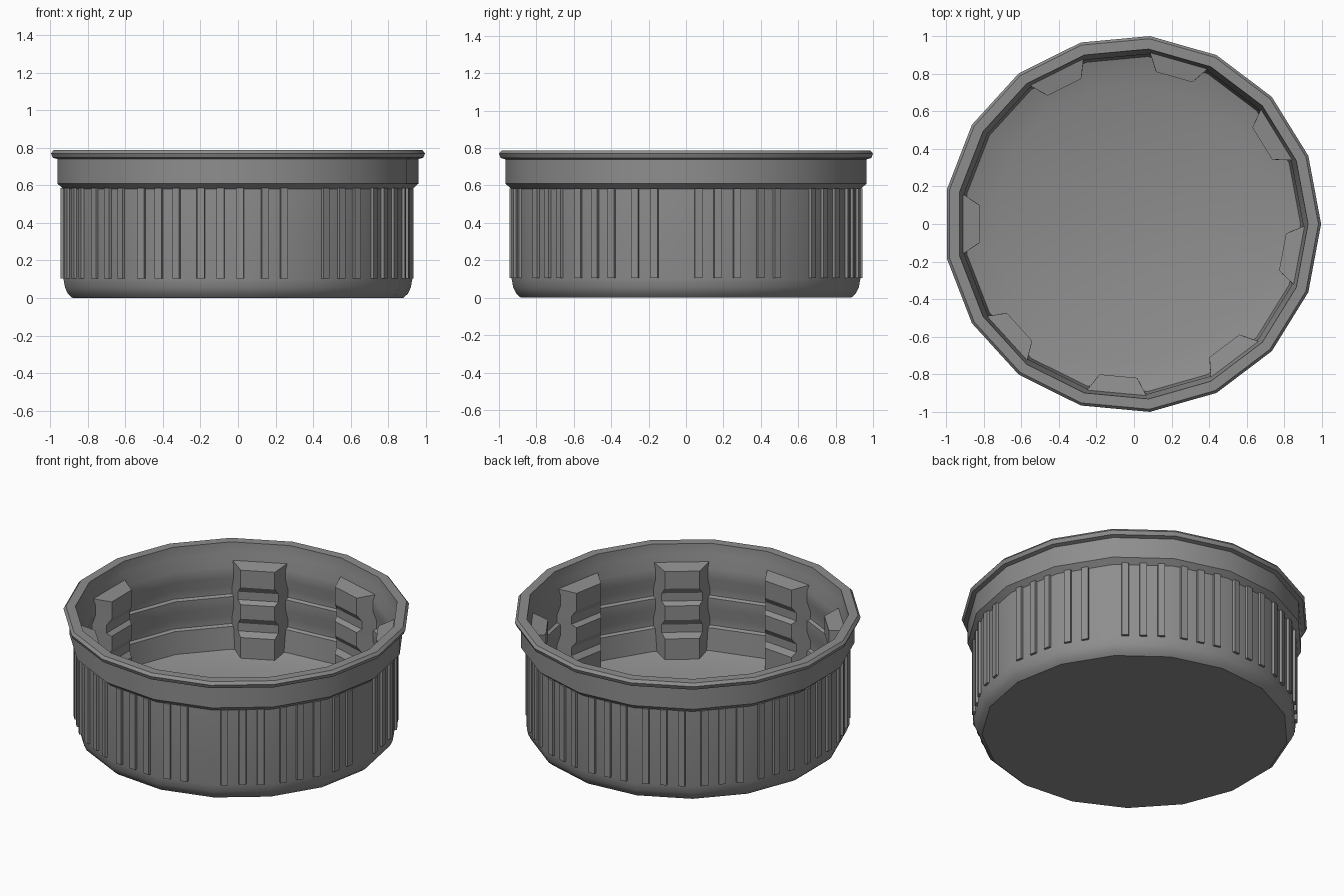
import bpy, bmesh, math
from mathutils import Vector

cube = bpy.data.objects.get("Cube")
if cube:
    bpy.data.objects.remove(cube)

SIDES = 17
STEP = 2 * math.pi / SIDES
SHIFT = -0.0085

grey = bpy.data.materials.new("mid_grey_plastic")
grey.use_nodes = True
grey.diffuse_color = (0.27, 0.27, 0.27, 1)
grey.node_tree.nodes["Principled BSDF"].inputs["Base Color"].default_value = (0.27, 0.27, 0.27, 1)


def finish(bm, name):
    bmesh.ops.recalc_face_normals(bm, faces=bm.faces)
    mesh = bpy.data.meshes.new(name)
    bm.to_mesh(mesh)
    bm.free()
    mesh.materials.append(grey)
    obj = bpy.data.objects.new(name, mesh)
    bpy.context.collection.objects.link(obj)
    bpy.ops.object.select_all(action='DESELECT')
    obj.select_set(True)
    bpy.context.view_layer.objects.active = obj
    bpy.ops.object.shade_smooth_by_angle(angle=math.radians(30))
    return obj


def loft(bm, rings):
    """Join point rings into a skin closed at both ends."""
    loops = [[bm.verts.new(p) for p in ring] for ring in rings]
    for low, high in zip(loops, loops[1:]):
        for i in range(len(low)):
            j = (i + 1) % len(low)
            bm.faces.new((low[i], low[j], high[j], high[i]))
    bm.faces.new(loops[0])
    bm.faces.new(loops[-1])


def on_face(k, out, along, z):
    """Point measured outward and sideways from the middle of wall face k."""
    a = (k + 0.5) * STEP
    return Vector((out * math.cos(a) - along * math.sin(a) + SHIFT,
                   out * math.sin(a) + along * math.cos(a), z))


# Cap shell: outside from the base up, then inside down to the floor
outside = [(0.887, 0), (0.912, 0.022), (0.928, 0.055), (0.936, 0.1),
           (0.936, 0.58), (0.97, 0.61), (0.97, 0.74), (0.995, 0.747),
           (1.0043, 0.77), (0.99, 0.787)]
inside = [(0.935, 0.787), (0.93, 0.72), (0.908, 0.64), (0.908, 0.57),
          (0.925, 0.51), (0.925, 0.46), (0.908, 0.45), (0.908, 0.38),
          (0.925, 0.32), (0.925, 0.27), (0.908, 0.26), (0.895, 0.12),
          (0.74, 0.07)]
bm = bmesh.new()
loft(bm, [[(r * math.cos(i * STEP) + SHIFT, r * math.sin(i * STEP), z)
           for i in range(SIDES)] for r, z in outside + inside])
finish(bm, "cap_shell")

# Inner lugs with stepped faces
lug_steps = [(0.813, 0.09), (0.813, 0.23), (0.838, 0.26), (0.838, 0.31),
             (0.813, 0.35), (0.813, 0.44), (0.838, 0.46), (0.838, 0.51),
             (0.813, 0.55), (0.813, 0.66)]
bm = bmesh.new()
for k in (1, 3, 5, 8, 10, 12, 14, 16):
    rings = []
    for r, z in lug_steps:
        top = z + 0.02 if z > 0.6 else z
        half = 0.1 + (r - 0.813) * 0.7
        rings.append([on_face(k, 0.915, -0.167, top), on_face(k, r, -half, z),
                      on_face(k, r, half, z), on_face(k, 0.915, 0.167, top)])
    loft(bm, rings)
finish(bm, "inner_lugs")

# Vertical grip ribs on the outer wall
bm = bmesh.new()
apothem = 0.936 * math.cos(STEP / 2)
for k in range(SIDES):
    for n in (-1, 0, 1):
        if n == 1 and k in (1, 13, 16):
            continue
        mid = n * 0.105
        loft(bm, [[on_face(k, apothem + d, mid + s, z) for d, s in
                   ((-0.01, -0.023), (0.015, -0.02), (0.015, 0.02), (-0.01, 0.023))]
                  for z in (0.105, 0.585)])
finish(bm, "grip_ribs")
